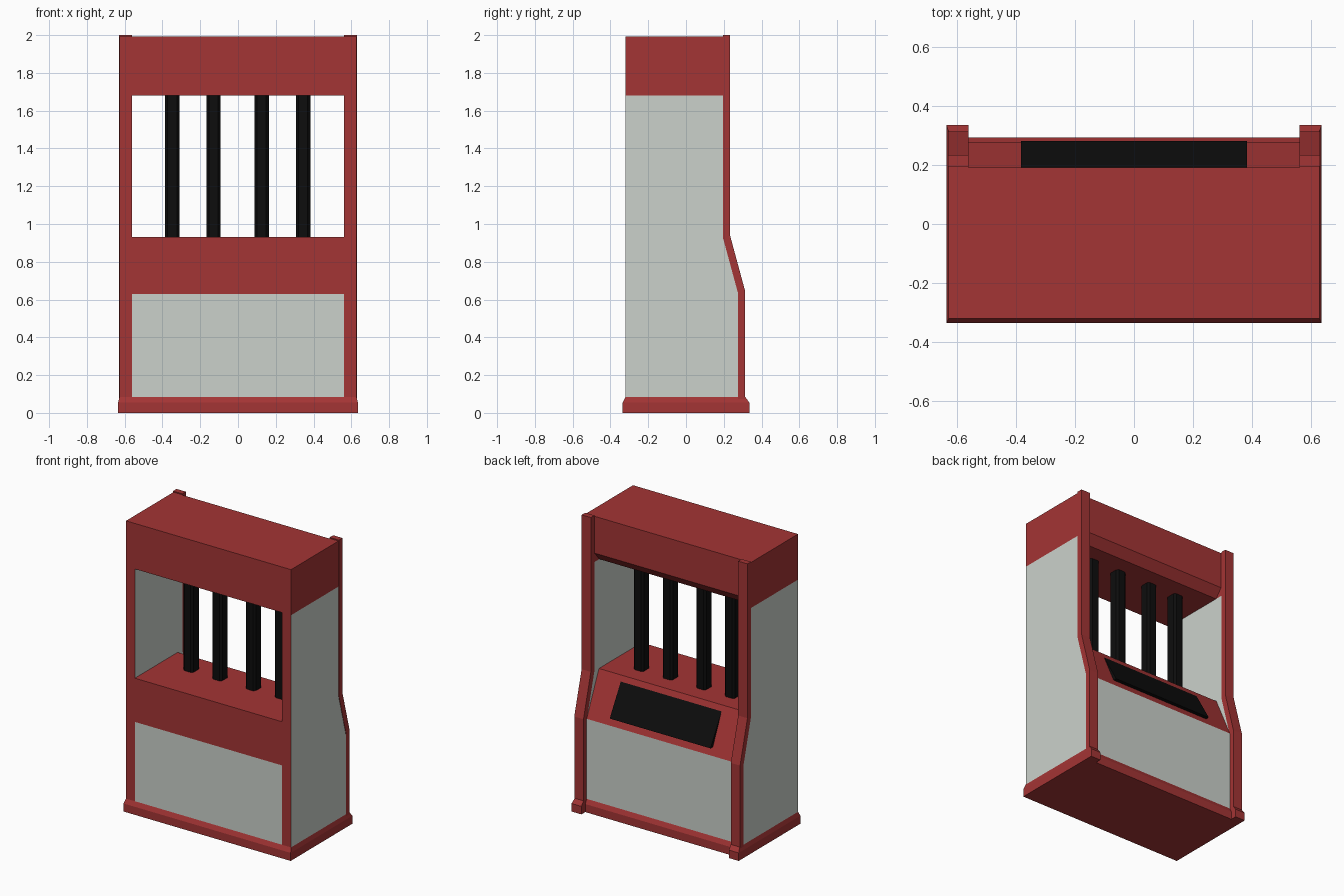
import bpy, bmesh

if "Cube" in bpy.data.objects:
    bpy.data.objects.remove(bpy.data.objects["Cube"])

def material(name, col):
    m = bpy.data.materials.new(name)
    m.diffuse_color = (*col, 1)
    m.use_nodes = True
    m.node_tree.nodes["Principled BSDF"].inputs["Base Color"].default_value = m.diffuse_color
    return m

RED = material("red paint", (0.37, 0.035, 0.035))
GREY = material("pale grey panel", (0.60, 0.64, 0.60))
BLACK = material("black", (0.004, 0.004, 0.004))

def finish(name, bm, mats, rule=None):
    bmesh.ops.recalc_face_normals(bm, faces=bm.faces)
    bm.normal_update()
    if rule:
        for f in bm.faces:
            f.material_index = rule(f)
    me = bpy.data.meshes.new(name)
    bm.to_mesh(me)
    bm.free()
    for m in mats:
        me.materials.append(m)
    ob = bpy.data.objects.new(name, me)
    bpy.context.collection.objects.link(ob)
    return ob

def prism(name, profile, x0, x1, mats, rule=None):
    """Extrude a (y, z) profile along x."""
    bm = bmesh.new()
    a = [bm.verts.new((x0, y, z)) for y, z in profile]
    b = [bm.verts.new((x1, y, z)) for y, z in profile]
    bm.faces.new(a)
    bm.faces.new(b[::-1])
    n = len(profile)
    for i in range(n):
        j = (i + 1) % n
        bm.faces.new((a[i], b[i], b[j], a[j]))
    return finish(name, bm, mats, rule)

def plinth(name, x0, x1, y0, y1, flare):
    """Base block with a sloped top edge; flare = inset per side (x0, x1, y0, y1)."""
    bm = bmesh.new()
    rings = []
    for z, k in ((0, 0), (0.055, 0), (0.085, 1)):
        xa, xb = x0 + flare[0] * k, x1 - flare[1] * k
        ya, yb = y0 + flare[2] * k, y1 - flare[3] * k
        rings.append([bm.verts.new(p) for p in
                      ((xa, ya, z), (xb, ya, z), (xb, yb, z), (xa, yb, z))])
    bm.faces.new(rings[0])
    bm.faces.new(rings[2])
    for r, s in zip(rings, rings[1:]):
        for i in range(4):
            j = (i + 1) % 4
            bm.faces.new((r[i], r[j], s[j], s[i]))
    return finish(name, bm, [RED])

# Lower cabinet with sloped console; grey lower panels on front and back
def cabinet_rule(f):
    low = f.calc_center_median().z < 0.62
    return 1 if low and abs(f.normal.y) > 0.99 else 0

prism("lower_cabinet", [(-.32, .08), (-.32, .63), (-.32, .93), (.145, .93),
                        (.278, .635), (.278, .08)], -.56, .56, [RED, GREY], cabinet_rule)

# Header with slanted soffit
prism("header", [(-.32, 1.68), (-.32, 1.993), (.192, 1.993), (.192, 1.74), (.142, 1.68)],
      -.56, .56, [RED])

# Side walls, header ends, edge trims and trim feet, mirrored left and right
for side, s in (("left", -1), ("right", 1)):
    xa, xb = sorted((s * .56, s * .627))
    prism(side + "_wall", [(-.32, .08), (-.32, 1.68), (.195, 1.68), (.195, .93),
                           (.275, .635), (.275, .08)], xa, xb, [GREY, RED],
          lambda f: 1 if f.normal.y < -.9 else 0)
    prism(side + "_header_end", [(-.32, 1.68), (-.32, 1.993), (.195, 1.993), (.195, 1.68)],
          xa, xb, [RED])
    xa, xb = sorted((s * .56, s * .63))
    prism(side + "_edge_trim", [(.195, .07), (.195, 2), (.233, 2), (.233, .94),
                                (.313, .645), (.313, .07), (.275, .07),
                                (.275, .635), (.195, .93)][1:], xa, xb, [RED])
    xa, xb = sorted((s * .56, s * .635))
    fl = (0, .008) if s > 0 else (.008, 0)
    plinth(side + "_trim_foot", xa, xb, .27, .335, (*fl, 0, .022))

# Plinth
plinth("plinth", -.635, .635, -.335, .293, (.008, .008, .015, .015))

# Black console screen, a thin wedge on the slope
prism("console_screen", [(.152, .91), (.281, .685), (.25, .685), (.145, .90)],
      -.383, .383, [BLACK])

# Four bevelled posts in the opening
for i, x in enumerate((-.348, -.13, .125, .345)):
    h, d, c = .038, .042, .014
    bm = bmesh.new()
    pts = [(-h + c, -d), (h - c, -d), (h, -d + c), (h, d - c),
           (h - c, d), (-h + c, d), (-h, d - c), (-h, -d + c)]
    base = bm.faces.new([bm.verts.new((x + px, py - .01, .93)) for px, py in pts])
    top = bmesh.ops.extrude_face_region(bm, geom=[base], use_keep_orig=True)
    bmesh.ops.translate(bm, vec=(0, 0, .75),
                        verts=[v for v in top["geom"] if isinstance(v, bmesh.types.BMVert)])
    finish("post_%d" % (i + 1), bm, [BLACK])
